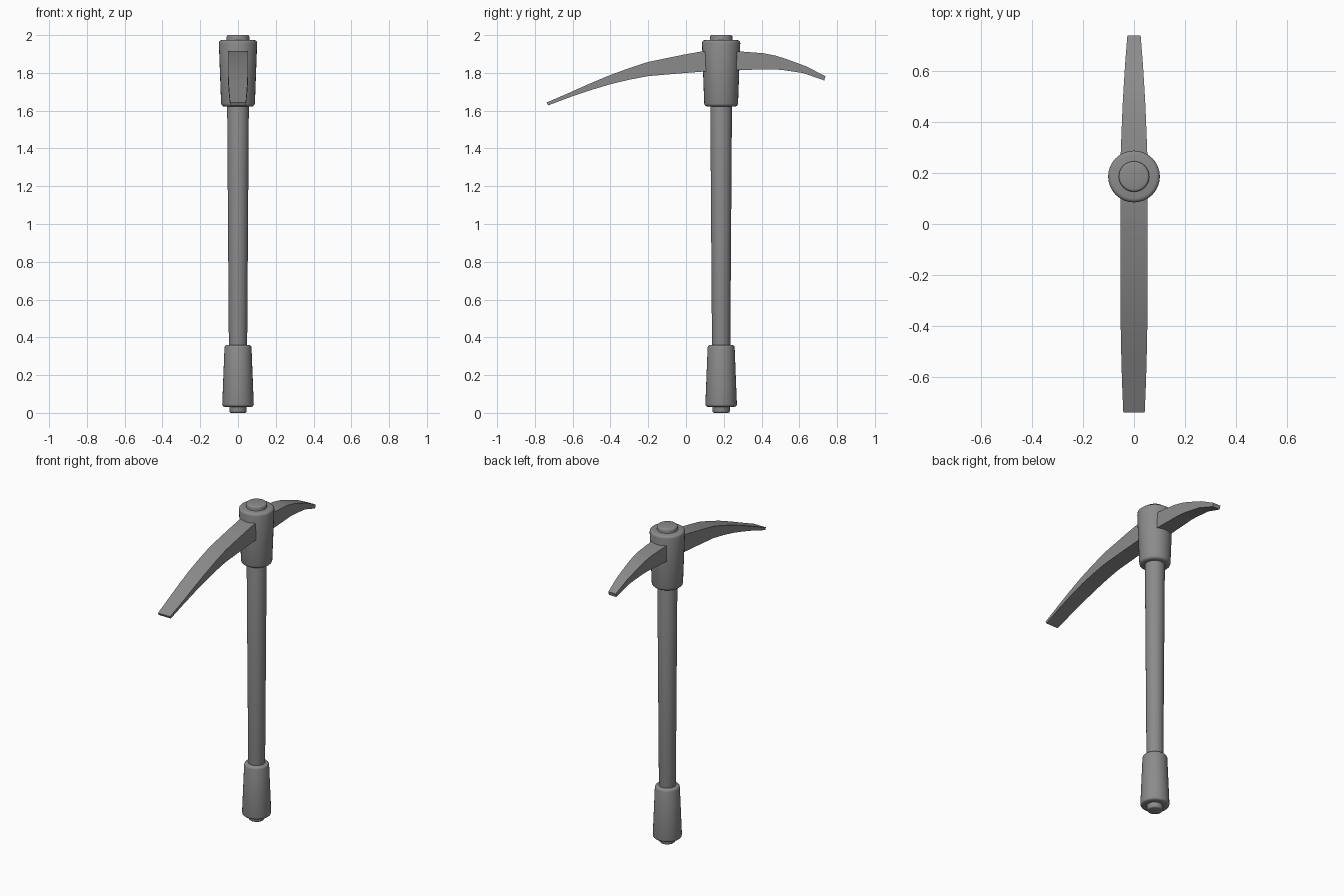
import bpy, bmesh

if "Cube" in bpy.data.objects:
    bpy.data.objects.remove(bpy.data.objects["Cube"])

AXIS_Y = 0.186

# dark iron grey used on every part
iron = bpy.data.materials.new("dark_grey")
iron.diffuse_color = (0.26, 0.26, 0.26, 1.0)
iron.use_nodes = True
iron.node_tree.nodes["Principled BSDF"].inputs["Base Color"].default_value = iron.diffuse_color


def finish(name, bm, angle):
    bmesh.ops.recalc_face_normals(bm, faces=bm.faces)
    me = bpy.data.meshes.new(name)
    bm.to_mesh(me)
    bm.free()
    me.materials.append(iron)
    ob = bpy.data.objects.new(name, me)
    bpy.context.collection.objects.link(ob)
    bpy.ops.object.select_all(action='DESELECT')
    ob.select_set(True)
    bpy.context.view_layer.objects.active = ob
    bpy.ops.object.shade_smooth_by_angle(angle=angle)


def tapered_rod(name, z0, z1, r0, r1, bevel):
    bm = bmesh.new()
    bmesh.ops.create_cone(bm, cap_ends=True, segments=32,
                          radius1=r0, radius2=r1, depth=z1 - z0)
    bmesh.ops.translate(bm, verts=bm.verts, vec=(0, AXIS_Y, (z0 + z1) / 2))
    rims = [e for e in bm.edges if abs(e.verts[0].co.z - e.verts[1].co.z) < 1e-5]
    bmesh.ops.bevel(bm, geom=rims, offset=bevel, segments=3, profile=0.5,
                    affect='EDGES')
    finish(name, bm, 0.6)


def blade(name, stations):
    # station: top y, top z, bottom y, bottom z, half width
    bm = bmesh.new()
    rings = []
    for ty, tz, by, bz, w in stations:
        rings.append([bm.verts.new(c) for c in
                      ((-w, ty, tz), (w, ty, tz), (w, by, bz), (-w, by, bz))])
    for a, b in zip(rings, rings[1:]):
        for i in range(4):
            j = (i + 1) % 4
            bm.faces.new((a[i], a[j], b[j], b[i]))
    bm.faces.new(rings[0])
    bm.faces.new(rings[-1][::-1])
    finish(name, bm, 0.5)


# shaft running right through the grip and the head socket
tapered_rod("shaft", 0.0, 2.0, 0.046, 0.06, 0.010)
# flared grip at the bottom
tapered_rod("grip", 0.032, 0.36, 0.084, 0.071, 0.014)
# socket holding the two blades
tapered_rod("head_socket", 1.622, 1.974, 0.089, 0.102, 0.016)

# long front blade
blade("front_blade", [
    (0.184, 1.920, 0.184, 1.807, 0.052),
    (0.08, 1.913, 0.08, 1.806, 0.052),
    (-0.01, 1.897, -0.01, 1.799, 0.052),
    (-0.20, 1.858, -0.20, 1.783, 0.052),
    (-0.31, 1.822, -0.30, 1.764, 0.052),
    (-0.41, 1.785, -0.40, 1.740, 0.052),
    (-0.51, 1.743, -0.50, 1.710, 0.050),
    (-0.62, 1.694, -0.61, 1.673, 0.047),
    (-0.738, 1.643, -0.73, 1.628, 0.042),
])

# short rear blade
blade("rear_blade", [
    (0.184, 1.920, 0.184, 1.815, 0.054),
    (0.28, 1.914, 0.28, 1.815, 0.052),
    (0.41, 1.904, 0.41, 1.818, 0.047),
    (0.475, 1.891, 0.465, 1.819, 0.044),
    (0.53, 1.874, 0.52, 1.814, 0.041),
    (0.64, 1.833, 0.62, 1.799, 0.034),
    (0.738, 1.782, 0.732, 1.760, 0.026),
])
